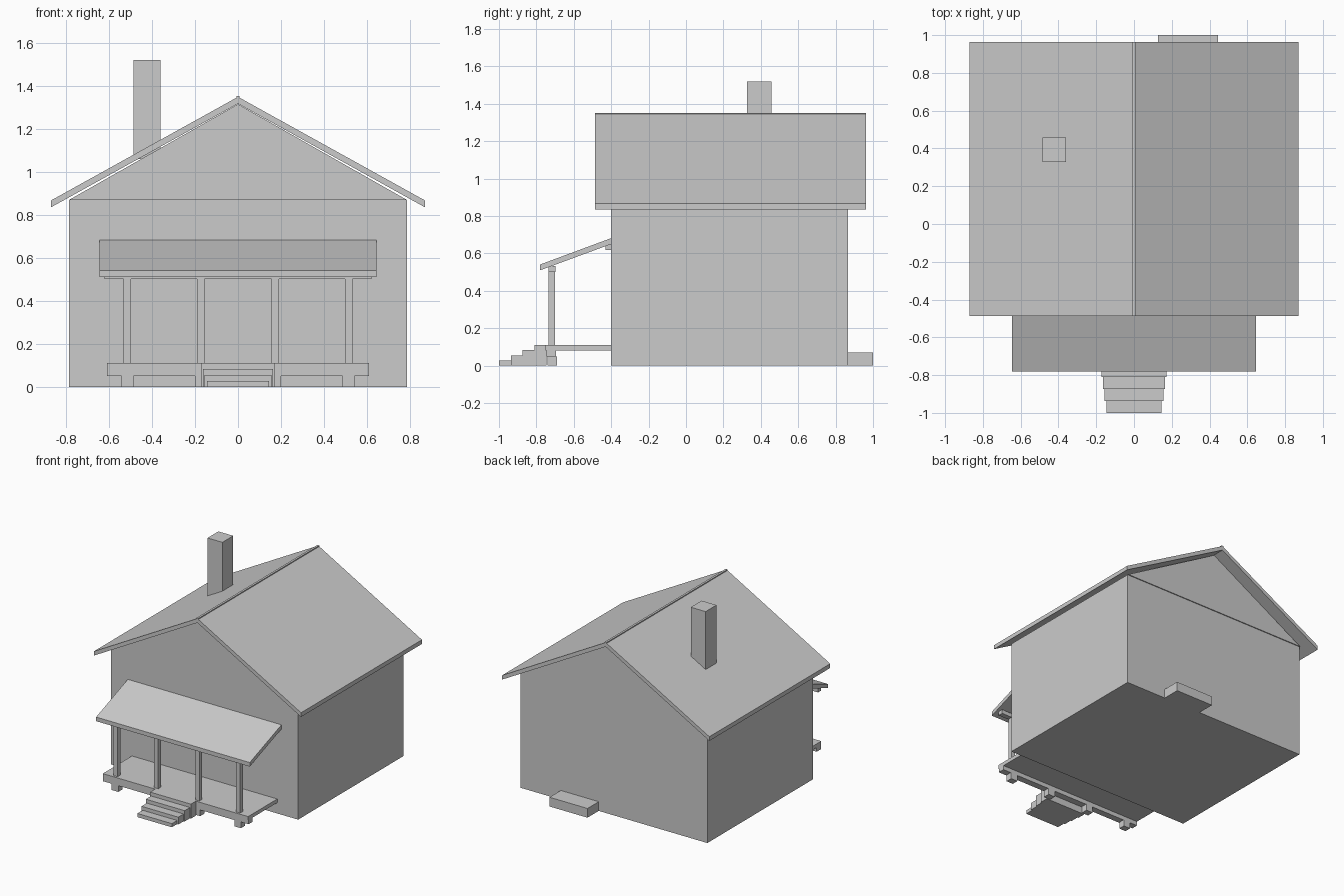
import bpy

if "Cube" in bpy.data.objects:
    bpy.data.objects.remove(bpy.data.objects["Cube"])


def mesh(name, verts, faces):
    me = bpy.data.meshes.new(name)
    me.from_pydata(verts, [], faces)
    ob = bpy.data.objects.new(name, me)
    bpy.context.collection.objects.link(ob)
    # consistent outward normals
    import bmesh
    bm = bmesh.new()
    bm.from_mesh(me)
    bmesh.ops.recalc_face_normals(bm, faces=bm.faces)
    bm.to_mesh(me)
    bm.free()
    return ob


def extrude(name, profile, lo, hi, axis):
    """Extrude a 2D profile along x (profile is y,z) or y (profile is x,z)."""
    n = len(profile)
    place = (lambda p, t: (t, p[0], p[1])) if axis == 'x' else (lambda p, t: (p[0], t, p[1]))
    verts = [place(p, t) for t in (lo, hi) for p in profile]
    faces = [list(range(n)), list(range(n, 2 * n))]
    faces += [[i, (i + 1) % n, n + (i + 1) % n, n + i] for i in range(n)]
    return mesh(name, verts, faces)


def box(name, x, y, z):
    return extrude(name, [(x[0], z[0]), (x[1], z[0]), (x[1], z[1]), (x[0], z[1])], y[0], y[1], 'y')


# House body and gable
box("walls", (-0.785, 0.785), (-0.40, 0.865), (0, 0.87))
extrude("gable", [(-0.785, 0.87), (0.785, 0.87), (0, 1.315)], -0.407, 0.872, 'y')

# Main roof slabs, ridge cap and chimney
for side, s in (("left", -1), ("right", 1)):
    extrude("roof_" + side, [(0, 1.317), (s * 0.87, 0.835), (s * 0.87, 0.867), (0, 1.349)],
            -0.487, 0.963, 'y')
box("ridge_cap", (-0.008, 0.008), (-0.487, 0.963), (1.335, 1.352))
box("chimney", (-0.485, -0.36), (0.327, 0.457), (1.06, 1.52))

# Back door step
box("back_step", (0.127, 0.445), (0.865, 1.0), (0, 0.07))

# Porch deck and its edge beam
box("porch_deck", (-0.61, 0.61), (-0.75, -0.40), (0.082, 0.11))
box("deck_beam", (-0.61, 0.61), (-0.745, -0.695), (0.05, 0.082))

# Porch posts on piers
for i, x in enumerate((-0.515, -0.173, 0.173, 0.515)):
    box(f"porch_post_{i}", (x - 0.017, x + 0.017), (-0.734, -0.70), (0.11, 0.505))
    box(f"porch_pier_{i}", (x - 0.028, x + 0.028), (-0.74, -0.69), (0, 0.05))

# Porch roof with front beam and wall ledger
box("porch_beam", (-0.62, 0.62), (-0.735, -0.697), (0.502, 0.532))
box("porch_ledger", (-0.62, 0.62), (-0.43, -0.40), (0.618, 0.648))
extrude("porch_roof", [(-0.78, 0.51), (-0.40, 0.65), (-0.40, 0.682), (-0.78, 0.541)], -0.645, 0.645, 'x')

# Front steps, widening towards the deck
for i, w in enumerate((0.145, 0.155, 0.163, 0.171)):
    y = -1.0 + 0.0635 * i
    box(f"front_step_{i}", (-w, w), (y, y + 0.0635), (0, 0.0275 * (i + 1)))
